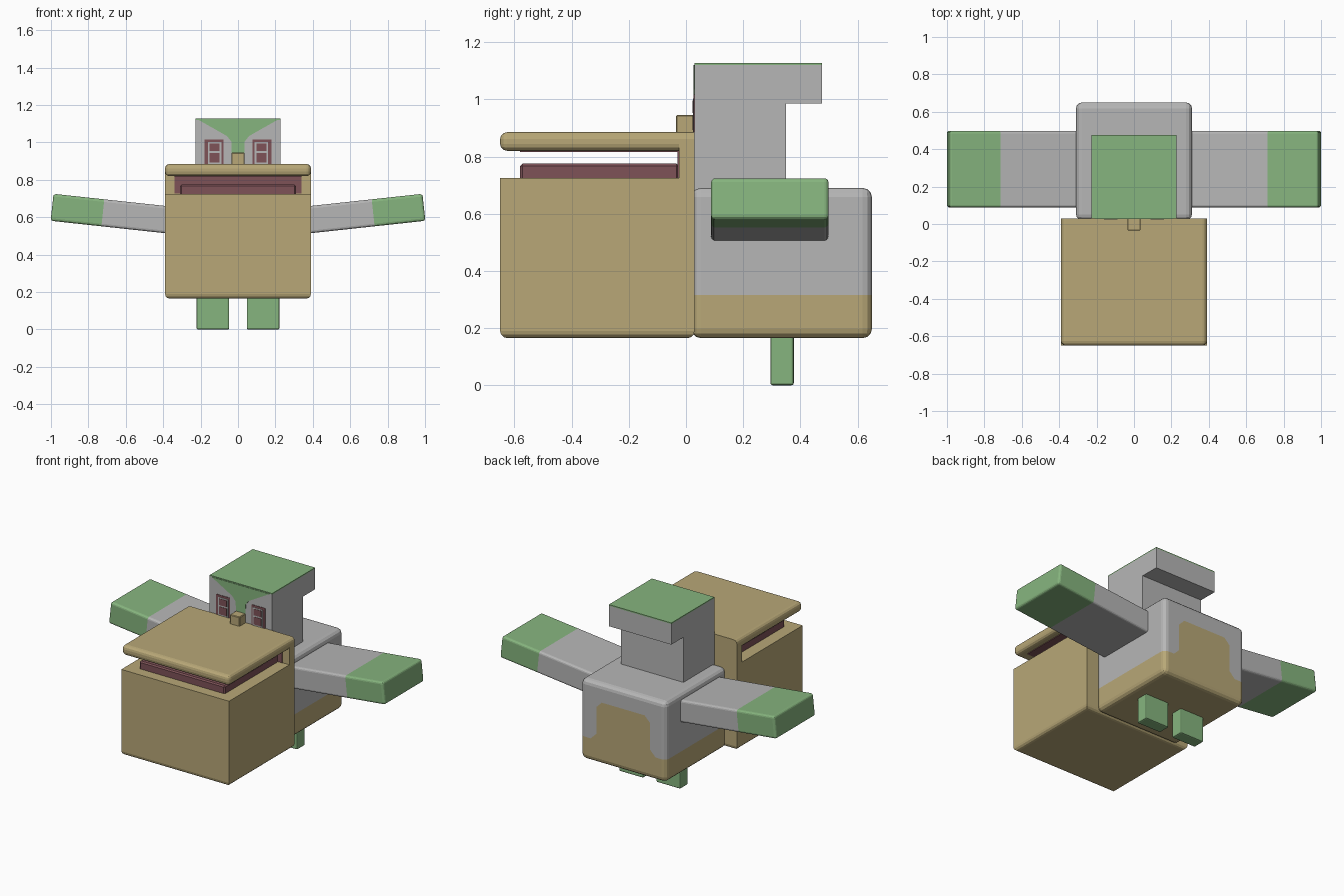
import bpy, bmesh
from mathutils import Vector, Matrix
from math import atan2

cube = bpy.data.objects.get("Cube")
if cube:
    bpy.data.objects.remove(cube, do_unlink=True)


def material(name, rgb):
    m = bpy.data.materials.new(name)
    m.use_nodes = True
    m.diffuse_color = (*rgb, 1)
    bsdf = next(n for n in m.node_tree.nodes if n.type == 'BSDF_PRINCIPLED')
    bsdf.inputs["Base Color"].default_value = (*rgb, 1)
    return m


TAN = material("tan", (0.48, 0.39, 0.185))
GREY = material("grey", (0.47, 0.47, 0.47))
GREEN = material("green", (0.24, 0.46, 0.21))
MAROON = material("maroon", (0.21, 0.085, 0.097))


def finish(bm, name, mats):
    bmesh.ops.recalc_face_normals(bm, faces=bm.faces)
    me = bpy.data.meshes.new(name)
    bm.to_mesh(me)
    bm.free()
    for m in mats:
        me.materials.append(m)
    ob = bpy.data.objects.new(name, me)
    bpy.context.collection.objects.link(ob)
    return ob


def box_mesh(lo, hi, bevel=0, keep=lambda c: True, segments=3):
    """Box between two corners; bevels edges whose midpoint passes keep."""
    lo, hi = Vector(lo), Vector(hi)
    bm = bmesh.new()
    mat = Matrix.Translation((lo + hi) / 2) @ Matrix.Diagonal((*(hi - lo), 1))
    bmesh.ops.create_cube(bm, size=1, matrix=mat)
    if bevel:
        edges = [e for e in bm.edges if keep((e.verts[0].co + e.verts[1].co) / 2)]
        bmesh.ops.bevel(bm, geom=edges, offset=bevel, segments=segments,
                        profile=0.5, affect='EDGES')
    return bm


def box(name, lo, hi, mat, **kw):
    return finish(box_mesh(lo, hi, **kw), name, [mat])


def cut(bm, co, no):
    geom = bm.verts[:] + bm.edges[:] + bm.faces[:]
    bmesh.ops.bisect_plane(bm, geom=geom, plane_co=co, plane_no=no)


def prism(name, points, axis, start, depth, mat):
    """Extrude a 2D outline along x or y."""
    bm = bmesh.new()
    to3 = (lambda a, b: (start, a, b)) if axis == 'X' else (lambda a, b: (a, start, b))
    face = bm.faces.new([bm.verts.new(to3(*p)) for p in points])
    ext = bmesh.ops.extrude_face_region(bm, geom=[face])["geom"]
    move = (depth, 0, 0) if axis == 'X' else (0, depth, 0)
    bmesh.ops.translate(bm, vec=move, verts=[v for v in ext if isinstance(v, bmesh.types.BMVert)])
    return finish(bm, name, [mat])


# Beak: jaw, rear wall, lid, tongue and mouth lining
W = 0.39
box("lower_beak", (-W, -0.65, 0.165), (W, 0.03, 0.725), TAN, bevel=0.025,
    keep=lambda c: c.z < 0.2)
box("beak_rear_wall", (-W, -0.025, 0.72), (W, 0.03, 0.85), TAN)
box("beak_lid", (-W, -0.65, 0.82), (W, 0.03, 0.885), TAN, bevel=0.024,
    keep=lambda c: c.y < 0)
box("tongue", (-0.31, -0.58, 0.6), (0.31, -0.026, 0.775), MAROON, bevel=0.008, segments=1)
box("mouth_back_lining", (-0.34, -0.03, 0.726), (0.34, -0.024, 0.82), MAROON)
box("mouth_roof_lining", (-0.34, -0.58, 0.816), (0.34, -0.026, 0.822), MAROON)
box("nose", (-0.035, -0.035, 0.88), (0.035, 0.03, 0.945), TAN, bevel=0.004, segments=1)

# Body: tan belly that rises into a panel on the back
BELLY, PANEL_W, PANEL_TOP, CORNER = 0.315, 0.195, 0.57, 0.04
bm = box_mesh((-0.31, 0.02, 0.165), (0.31, 0.65, 0.69), bevel=0.032)
for z in (BELLY, PANEL_TOP):
    cut(bm, (0, 0, z), (0, 0, 1))
for s in (-1, 1):
    cut(bm, (s * PANEL_W, 0, 0), (1, 0, 0))
    for z in (PANEL_TOP - CORNER, BELLY + CORNER):
        cut(bm, (s * PANEL_W, 0, z), (s, 0, 1))
for f in bm.faces:
    c = f.calc_center_median()
    ax = abs(c.x)
    back = f.normal.y > 0.9
    lean = ax - PANEL_W + c.z
    panel = ax < PANEL_W and c.z < PANEL_TOP and lean < PANEL_TOP - CORNER
    fillet = ax >= PANEL_W and lean < BELLY + CORNER
    f.material_index = int(c.z < BELLY or (back and (panel or fillet)))
finish(bm, "body", [GREY, TAN])

# Head with an overhanging crest, green crown and brow
HW, FRONT = 0.226, 0.03
prism("head", [(FRONT, 0.68), (0.35, 0.68), (0.35, 0.985), (0.475, 0.985),
               (0.475, 1.12), (FRONT, 1.12)], 'X', -HW, 2 * HW, GREY)
box("crown", (-HW, FRONT, 1.119), (HW, 0.475, 1.127), GREEN)
half = [(0.21, 1.12), (0.06, 1.035), (0.036, 1.005), (0.032, 0.88)]
prism("brow", half + [(-x, z) for x, z in reversed(half)], 'Y', FRONT - 0.003, 0.004, GREEN)

for side, s in (("left", 1), ("right", -1)):
    # Eye: dark plate, pale frame, two dark panes
    def plate(name, x, z0, z1, hw, y, mat):
        box(f"{side}_{name}", (s * x - hw, y, z0), (s * x + hw, FRONT + 0.001, z1), mat)
    plate("eye", 0.128, 0.87, 1.017, 0.05, FRONT - 0.003, MAROON)
    plate("eye_frame", 0.125, 0.88, 1.003, 0.036, FRONT - 0.005, GREY)
    plate("eye_pane_upper", 0.125, 0.953, 0.995, 0.027, FRONT - 0.007, MAROON)
    plate("eye_pane_lower", 0.125, 0.893, 0.943, 0.027, FRONT - 0.007, MAROON)

    # Wing: tilted slab with a green tip
    tilt = atan2(0.065, 0.6)
    bm = box_mesh((-0.05, 0.088, -0.0725), (0.698, 0.498, 0.0725), bevel=0.014,
                  keep=lambda c: c.x > 0.3)
    cut(bm, (0.425, 0, 0), (1, 0, 0))
    for f in bm.faces:
        f.material_index = int(f.calc_center_median().x > 0.425)
    place = Matrix.Translation((0.3, 0, 0.578)) @ Matrix.Rotation(-tilt, 4, 'Y')
    bmesh.ops.transform(bm, matrix=Matrix.Diagonal((s, 1, 1, 1)) @ place, verts=bm.verts)
    finish(bm, f"{side}_wing", [GREY, GREEN])

    # Leg
    x0, x1 = sorted((s * 0.047, s * 0.222))
    box(f"{side}_leg", (x0, 0.295, 0), (x1, 0.377, 0.2), GREEN, bevel=0.008, segments=2)
